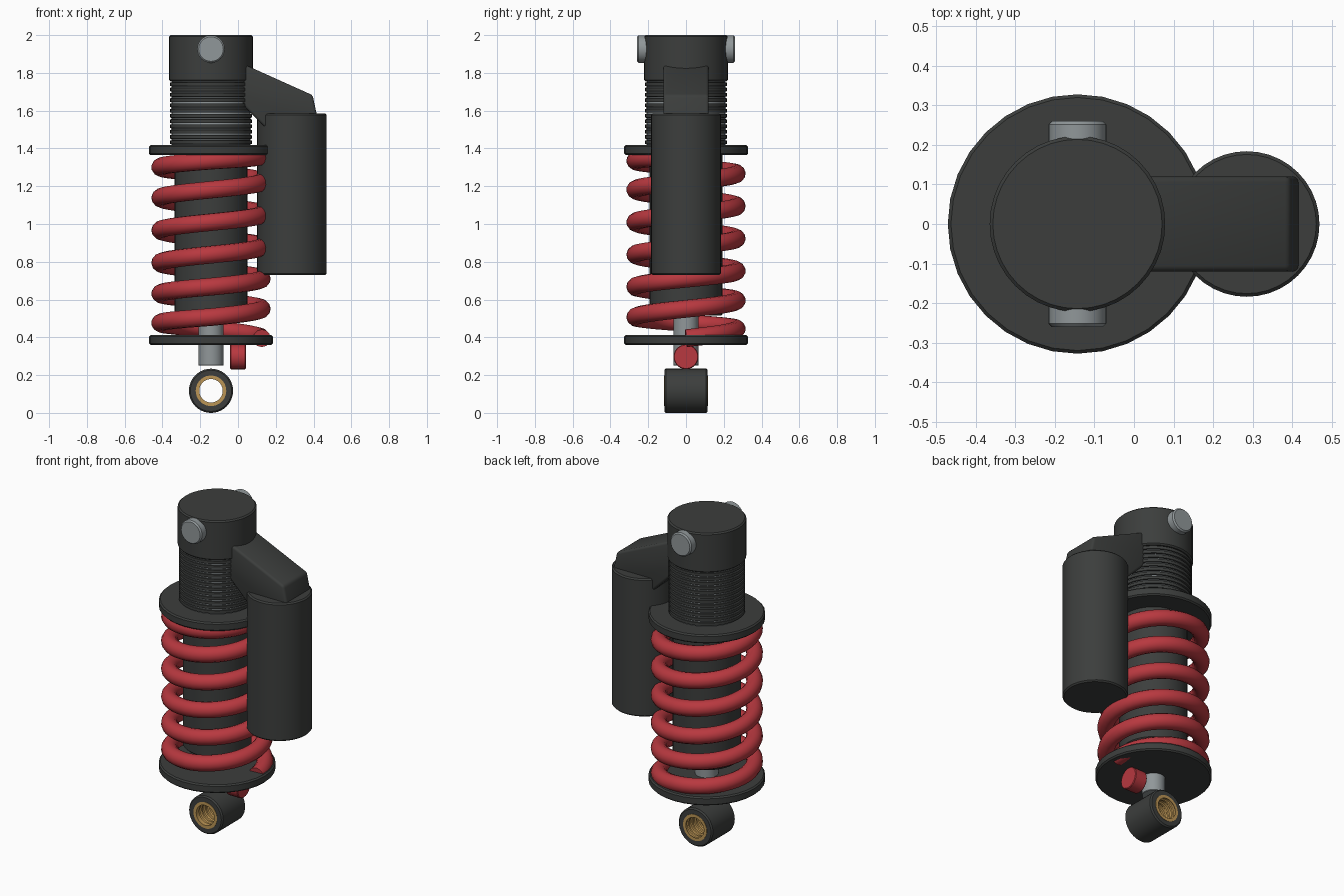
import bpy, bmesh, math

if "Cube" in bpy.data.objects:
    bpy.data.objects.remove(bpy.data.objects["Cube"])

CX = -0.143  # axis of the damper


def material(name, r, g, b):
    m = bpy.data.materials.new(name)
    m.diffuse_color = (r, g, b, 1)
    m.use_nodes = True
    m.node_tree.nodes["Principled BSDF"].inputs["Base Color"].default_value = m.diffuse_color
    return m


DARK = material("dark_metal", 0.045, 0.048, 0.046)
STEEL = material("steel", 0.28, 0.31, 0.32)
RED = material("red_paint", 0.48, 0.04, 0.05)
BRONZE = material("bronze", 0.5, 0.3, 0.09)


def finish(obj, mat, angle=35):
    obj.data.materials.clear()
    obj.data.materials.append(mat)
    bpy.ops.object.select_all(action='DESELECT')
    obj.select_set(True)
    bpy.context.view_layer.objects.active = obj
    bpy.ops.object.shade_smooth_by_angle(angle=math.radians(angle))
    return obj


def from_bmesh(name, bm, mat):
    bmesh.ops.recalc_face_normals(bm, faces=bm.faces)
    me = bpy.data.meshes.new(name)
    bm.to_mesh(me)
    bm.free()
    obj = bpy.data.objects.new(name, me)
    bpy.context.collection.objects.link(obj)
    return finish(obj, mat)


def lathe(name, profile, mat, loc, rot=(0, 0, 0), seg=40, ring=False):
    """Revolve (radius, height) points; capped solid, or closed ring."""
    bm = bmesh.new()
    rows = [[bm.verts.new((r * math.cos(a), r * math.sin(a), h))
             for a in (2 * math.pi * i / seg for i in range(seg))]
            for r, h in profile]
    pairs = list(zip(rows, rows[1:]))
    if ring:
        pairs.append((rows[-1], rows[0]))
    else:
        bm.faces.new(rows[0])
        bm.faces.new(rows[-1])
    for a, b in pairs:
        for i in range(seg):
            j = (i + 1) % seg
            bm.faces.new((a[i], a[j], b[j], b[i]))
    obj = from_bmesh(name, bm, mat)
    obj.location = loc
    obj.rotation_euler = rot
    return obj


def rod(name, r, h0, h1, mat, loc, rot=(0, 0, 0), seg=40, c=0.008):
    """Cylinder with chamfered rims."""
    return lathe(name, [(r - c, h0), (r, h0 + c), (r, h1 - c), (r - c, h1)],
                 mat, loc, rot, seg)


AXIS = (CX, 0, 0)
ALONG_Y = (math.pi / 2, 0, 0)
ALONG_X = (0, math.pi / 2, 0)

# Top cap and its side pivot pins
rod("top_cap", 0.222, 1.755, 2.0, DARK, AXIS)
for side, tag in ((-1, "front"), (1, "back")):
    lo, hi = sorted((side * 0.12, side * 0.26))
    rod("pivot_pin_" + tag, 0.073, lo, hi, STEEL, (CX, 0, 1.926), ALONG_Y, 32)

# Threaded collar: dark ridges over a steel core
rod("thread_core", 0.208, 1.41, 1.76, STEEL, AXIS)
pitch = 0.0279
for i in range(12):
    z = 1.42 + i * pitch
    lathe("thread_ridge_%02d" % (i + 1),
          [(0.204, z + 0.001), (0.216, z + 0.004), (0.216, z + pitch - 0.006),
           (0.204, z + pitch - 0.003)], DARK, AXIS)

# Damper body, shaft and spring perches
rod("damper_body", 0.193, 0.515, 1.42, DARK, AXIS)
rod("shaft", 0.066, 0.25, 0.54, STEEL, AXIS, seg=32, c=0.003)
rod("upper_perch", 0.328, 1.365, 1.418, DARK, AXIS, seg=32)
rod("lower_perch", 0.328, 0.36, 0.412, DARK, AXIS, seg=32)

# Coil spring with tighter end turns
KEYS = [(0, .395), (.25, .445), (.75, .507), (1.25, .595), (1.75, .668),
        (2.25, .752), (5.25, 1.267), (5.75, 1.335), (6, 1.36)]


def coil_z(t):
    for (t0, z0), (t1, z1) in zip(KEYS, KEYS[1:]):
        if t <= t1:
            return z0 + (z1 - z0) * (t - t0) / (t1 - t0)
    return KEYS[-1][1]


STEPS = 40
cu = bpy.data.curves.new("coil_spring", 'CURVE')
cu.dimensions = '3D'
cu.bevel_depth = 0.047
cu.bevel_resolution = 4
cu.use_fill_caps = True
sp = cu.splines.new('POLY')
sp.points.add(6 * STEPS)
for i, p in enumerate(sp.points):
    t = i / STEPS
    a = -2 * math.pi * t + 2 * math.pi * 2 * t  # starts on the right
    # rises right -> back -> left -> front
    p.co = (CX + 0.269 * math.cos(a), 0.269 * math.sin(a), coil_z(t), 1)
coil = bpy.data.objects.new("coil_spring", cu)
bpy.context.collection.objects.link(coil)
bpy.ops.object.select_all(action='DESELECT')
coil.select_set(True)
bpy.context.view_layer.objects.active = coil
bpy.ops.object.convert(target='MESH')
finish(bpy.context.view_layer.objects.active, RED, 50)

# Rebound adjuster knob
rod("adjuster_knob", 0.066, -0.042, 0.042, RED, (0, 0, 0.297), ALONG_X, 24, 0.004)

# Lower mounting eye and grooved bushing
EYE = (CX, 0, 0.117)
lathe("lower_eye", [(0.08, -0.115), (0.109, -0.115), (0.117, -0.107),
                    (0.117, 0.107), (0.109, 0.115), (0.08, 0.115)],
      DARK, EYE, ALONG_Y, ring=True)
bore = []
for i in range(6):
    y = 0.1 - i * 0.036
    bore += [(0.062, y), (0.062, y - 0.012), (0.068, y - 0.016), (0.068, y - 0.03)]
lathe("bushing", [(0.062, -0.117), (0.081, -0.117), (0.081, 0.117),
                  (0.062, 0.117)] + bore, BRONZE, EYE, ALONG_Y, ring=True)

# Piggyback reservoir
rod("reservoir", 0.184, 0.73, 1.585, DARK, (0.285, 0, 0))

# Bridge from body to reservoir
bm = bmesh.new()
outline = [(-.05, 1.882), (.395, 1.682), (.418, 1.575), (.4, 1.5), (.155, 1.5), (-.05, 1.705)]
face = bm.faces.new([bm.verts.new((x, -0.12, z)) for x, z in outline])
ext = bmesh.ops.extrude_face_region(bm, geom=[face])
bmesh.ops.translate(bm, vec=(0, 0.24, 0),
                    verts=[v for v in ext["geom"] if isinstance(v, bmesh.types.BMVert)])
bmesh.ops.bevel(bm, geom=list(bm.edges), offset=0.014, segments=3,
                profile=0.5, affect='EDGES')
from_bmesh("reservoir_bridge", bm, DARK)
